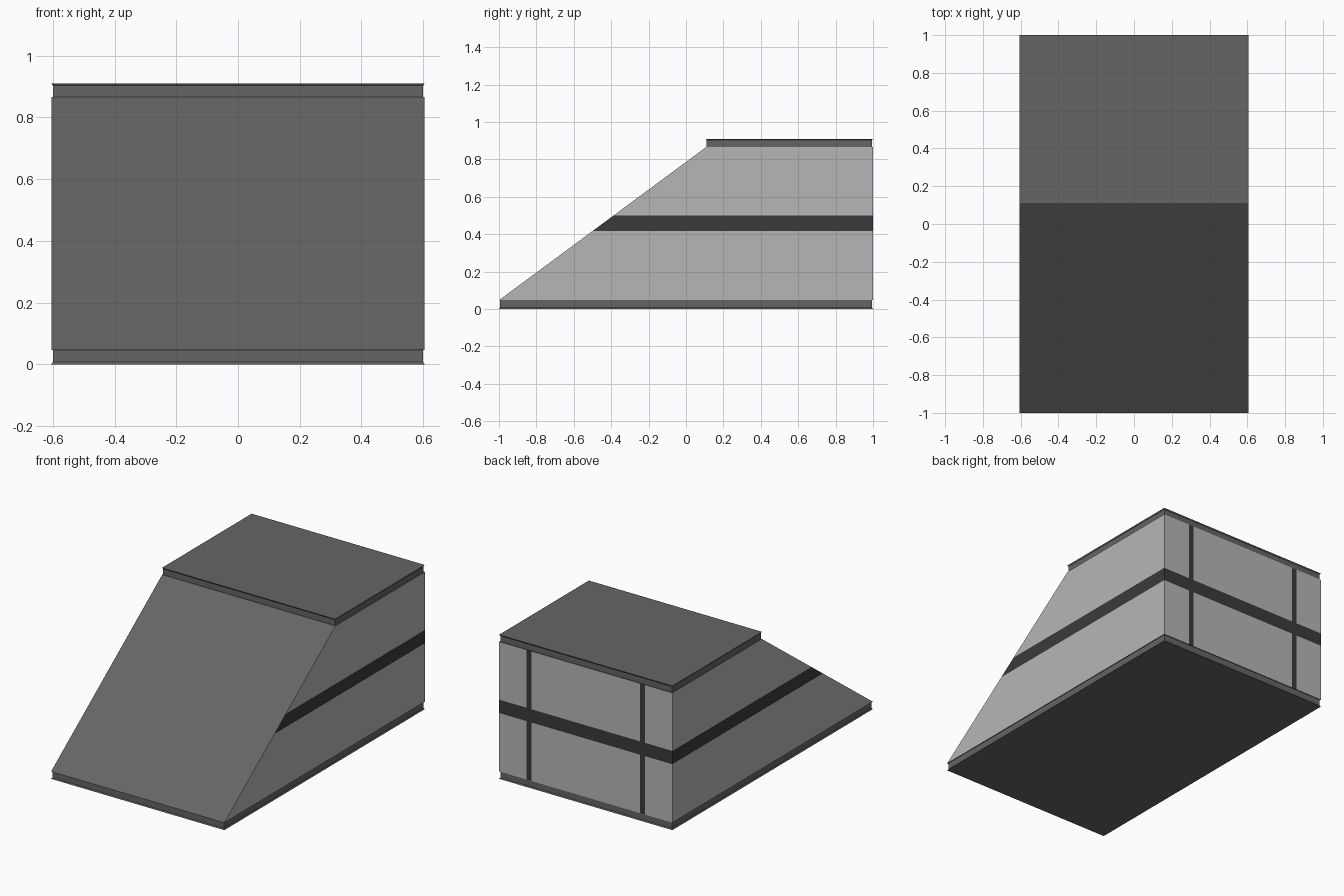
import bpy, bmesh

if "Cube" in bpy.data.objects:
    bpy.data.objects.remove(bpy.data.objects["Cube"])

W = 0.605            # half width
Z0, Z1, H = 0.047, 0.866, 0.91   # body bottom, body top, total height
Y_TOP = 0.108        # where the slope meets the top plate


def material(name, v):
    m = bpy.data.materials.new(name)
    m.diffuse_color = (v, v, v, 1)
    m.use_nodes = True
    m.node_tree.nodes["Principled BSDF"].inputs["Base Color"].default_value = m.diffuse_color
    return m


plate_grey = material("plate grey", 0.13)
panel_grey = material("light panel grey", 0.47)
stripe_dark = material("dark stripe", 0.043)


def finish(name, bm, mats):
    bmesh.ops.recalc_face_normals(bm, faces=bm.faces[:])
    me = bpy.data.meshes.new(name)
    bm.to_mesh(me)
    bm.free()
    for m in mats:
        me.materials.append(m)
    ob = bpy.data.objects.new(name, me)
    bpy.context.collection.objects.link(ob)
    return ob


def plate(name, y0, y1, z_rim, z_body):
    """Slab with a thin flared lip on its outer face and slightly recessed edges."""
    lip = 0.007 if z_body > z_rim else -0.007
    bm = bmesh.new()
    rings = []
    for z, d in ((z_rim, 0), (z_rim + lip, 0.005), (z_body, 0.005)):
        rings.append([bm.verts.new(p) for p in (
            (-W + d, y0 + d, z), (W - d, y0 + d, z),
            (W - d, y1 - d, z), (-W + d, y1 - d, z))])
    for a, b in zip(rings, rings[1:]):
        for i in range(4):
            j = (i + 1) % 4
            bm.faces.new((a[i], a[j], b[j], b[i]))
    bm.faces.new(rings[0])
    bm.faces.new(rings[-1])
    return finish(name, bm, [plate_grey])


plate("base_plate", -1, 1, 0, Z0)
plate("top_plate", Y_TOP - 0.003, 1, H, Z1)

# Sloped body: side profile extruded across the width
bm = bmesh.new()
profile = [(-1, Z0), (1, Z0), (1, Z1), (Y_TOP, Z1)]
face = bm.faces.new([bm.verts.new((-W, y, z)) for y, z in profile])
ext = bmesh.ops.extrude_face_region(bm, geom=[face])
bmesh.ops.translate(bm, vec=(2 * W, 0, 0),
                    verts=[g for g in ext["geom"] if isinstance(g, bmesh.types.BMVert)])
bmesh.ops.recalc_face_normals(bm, faces=bm.faces[:])


def cut(co, no, faces):
    geom = set(faces)
    for f in faces:
        geom.update(f.edges)
        geom.update(f.verts)
    bmesh.ops.bisect_plane(bm, geom=list(geom), plane_co=co, plane_no=no)


# Horizontal band cuts all round, vertical band cuts on the back only
BAND = (0.416, 0.5)
POST = (0.38, 0.415)
for z in BAND:
    cut((0, 0, z), (0, 0, 1), bm.faces[:])
for x in (-POST[1], -POST[0], POST[0], POST[1]):
    cut((x, 0, 0), (1, 0, 0), [f for f in bm.faces if f.normal.y > 0.9])

# Colour by direction and position
bm.normal_update()
for f in bm.faces:
    c, n = f.calc_center_median(), f.normal
    if abs(n.x) > 0.9 or n.y > 0.9:
        in_band = BAND[0] < c.z < BAND[1]
        in_post = n.y > 0.9 and POST[0] < abs(c.x) < POST[1]
        f.material_index = 2 if in_band or in_post else 1
finish("ramp_body", bm, [plate_grey, panel_grey, stripe_dark])
